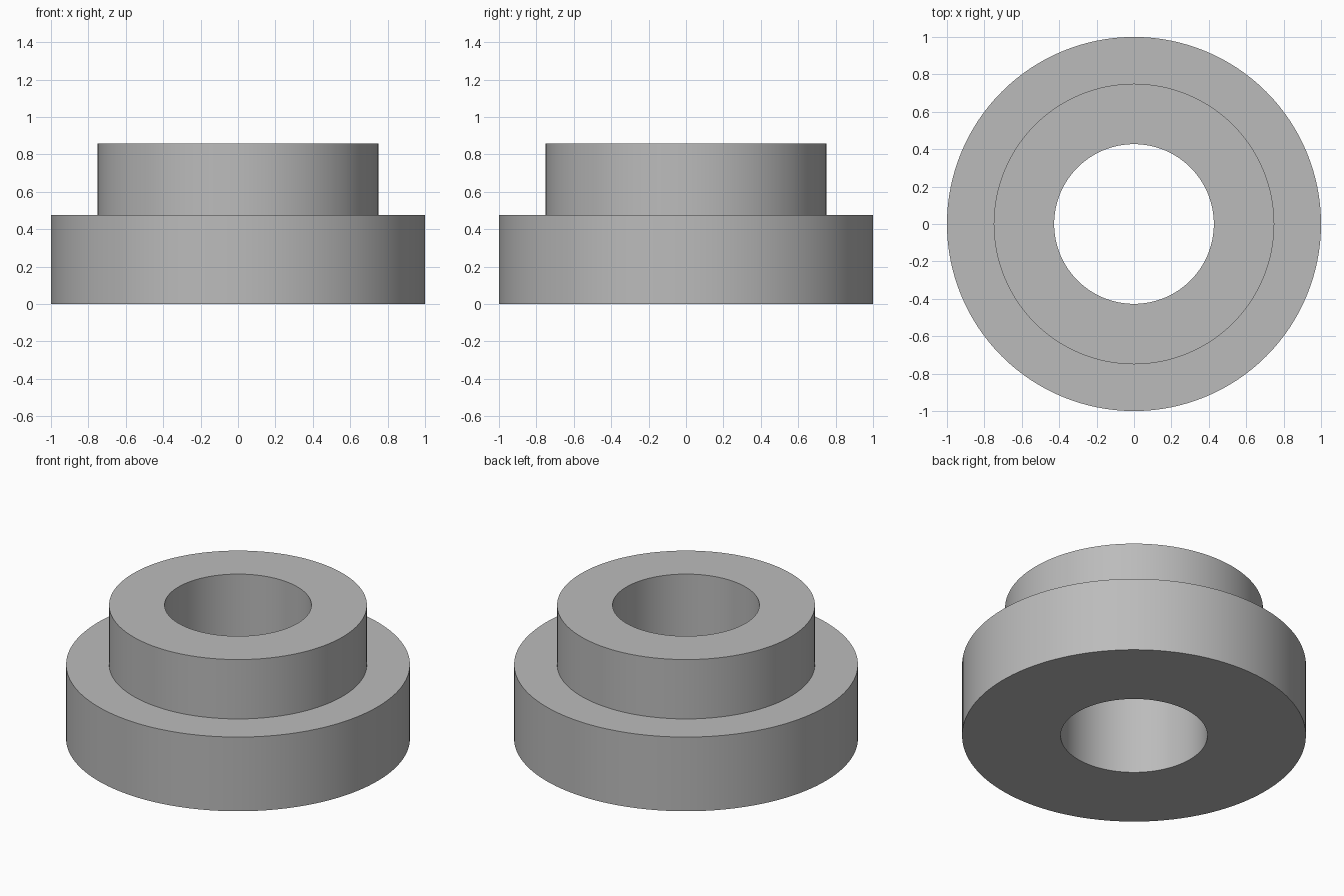
import bpy
import bmesh
import math

cube = bpy.data.objects.get("Cube")
if cube:
    bpy.data.objects.remove(cube, do_unlink=True)

SEGMENTS = 128

# Plain grey metal
grey = bpy.data.materials.new("plain grey")
grey.use_nodes = True
colour = (0.5, 0.5, 0.5, 1)
grey.diffuse_color = colour
grey.node_tree.nodes["Principled BSDF"].inputs["Base Color"].default_value = colour

# Stepped ring cross-section: radius, height
BORE, BOSS, FLANGE = 0.427, 0.75, 1.0
STEP, TOP = 0.476, 0.857
profile = [(BORE, 0), (FLANGE, 0), (FLANGE, STEP),
           (BOSS, STEP), (BOSS, TOP), (BORE, TOP)]

# Revolve the closed section around z
bm = bmesh.new()
verts = [bm.verts.new((r, 0, z)) for r, z in profile]
edges = [bm.edges.new((a, b)) for a, b in zip(verts, verts[1:] + verts[:1])]
bmesh.ops.spin(bm, geom=verts + edges, cent=(0, 0, 0), axis=(0, 0, 1),
               angle=math.tau, steps=SEGMENTS)
bmesh.ops.remove_doubles(bm, verts=bm.verts, dist=0.0001)
bmesh.ops.recalc_face_normals(bm, faces=bm.faces)

mesh = bpy.data.meshes.new("flanged_bushing")
bm.to_mesh(mesh)
bm.free()
mesh.materials.append(grey)
bushing = bpy.data.objects.new("flanged_bushing", mesh)
bpy.context.collection.objects.link(bushing)

# Smooth walls with crisp rims
bpy.ops.object.select_all(action="DESELECT")
bushing.select_set(True)
bpy.context.view_layer.objects.active = bushing
bpy.ops.object.shade_smooth_by_angle(angle=math.radians(30))
